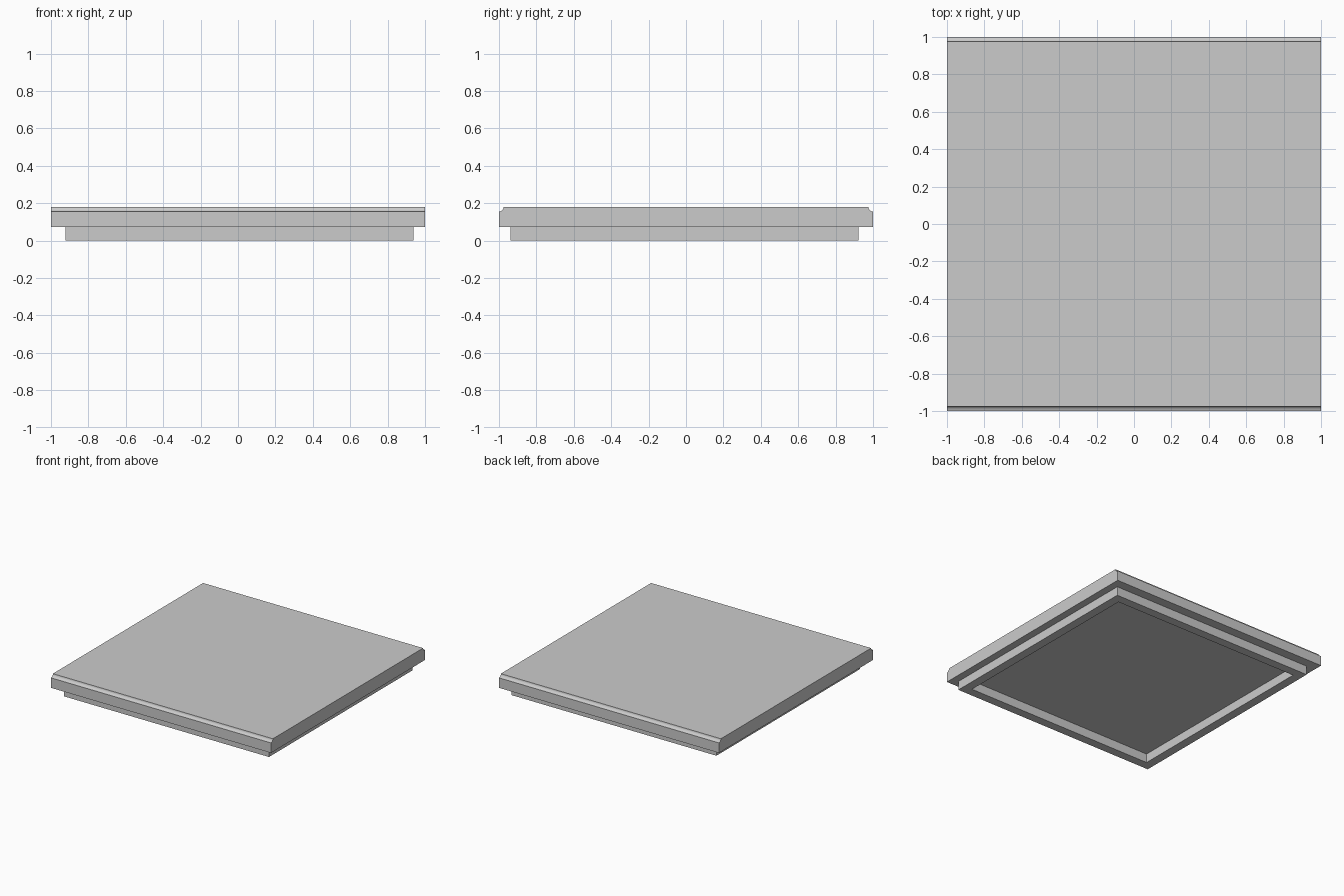
import bpy, bmesh, math

if "Cube" in bpy.data.objects:
    bpy.data.objects.remove(bpy.data.objects["Cube"])

TOP, SLAB_BOTTOM, COVE = 0.18, 0.073, 0.025


def make_object(name, bm):
    bmesh.ops.recalc_face_normals(bm, faces=bm.faces)
    mesh = bpy.data.meshes.new(name)
    bm.to_mesh(mesh)
    bm.free()
    obj = bpy.data.objects.new(name, mesh)
    bpy.context.collection.objects.link(obj)
    return obj


# Slab: y-z profile with a concave cove on the front and back top edges
cove = []
for i in range(7):
    a = math.pi / 2 * i / 6
    cove.append((1 - COVE * math.sin(a), TOP - COVE * math.cos(a)))
profile = [(1, SLAB_BOTTOM)] + cove
profile += [(-y, z) for y, z in reversed(profile)]

bm = bmesh.new()
face = bm.faces.new([bm.verts.new((-1, y, z)) for y, z in profile])
ext = bmesh.ops.extrude_face_region(bm, geom=[face], use_keep_orig=True)
moved = [v for v in ext["geom"] if isinstance(v, bmesh.types.BMVert)]
bmesh.ops.translate(bm, verts=moved, vec=(2, 0, 0))
make_object("slab", bm)

# Locating rim: square ring of walls under the slab, slightly off centre
CX, CY, HALF, WALL = 0.008, -0.008, 0.931, 0.073
bm = bmesh.new()


def square(half, z):
    return [bm.verts.new((CX + sx * half, CY + sy * half, z))
            for sx, sy in ((-1, -1), (1, -1), (1, 1), (-1, 1))]


# Small overlap into the slab so the two parts join solidly
loops = [square(HALF, 0), square(HALF, SLAB_BOTTOM + 0.01),
         square(HALF - WALL, SLAB_BOTTOM + 0.01), square(HALF - WALL, 0)]
for k in range(4):
    a, b = loops[k], loops[(k + 1) % 4]
    for i in range(4):
        j = (i + 1) % 4
        bm.faces.new((a[i], a[j], b[j], b[i]))
make_object("underside_rim", bm)
